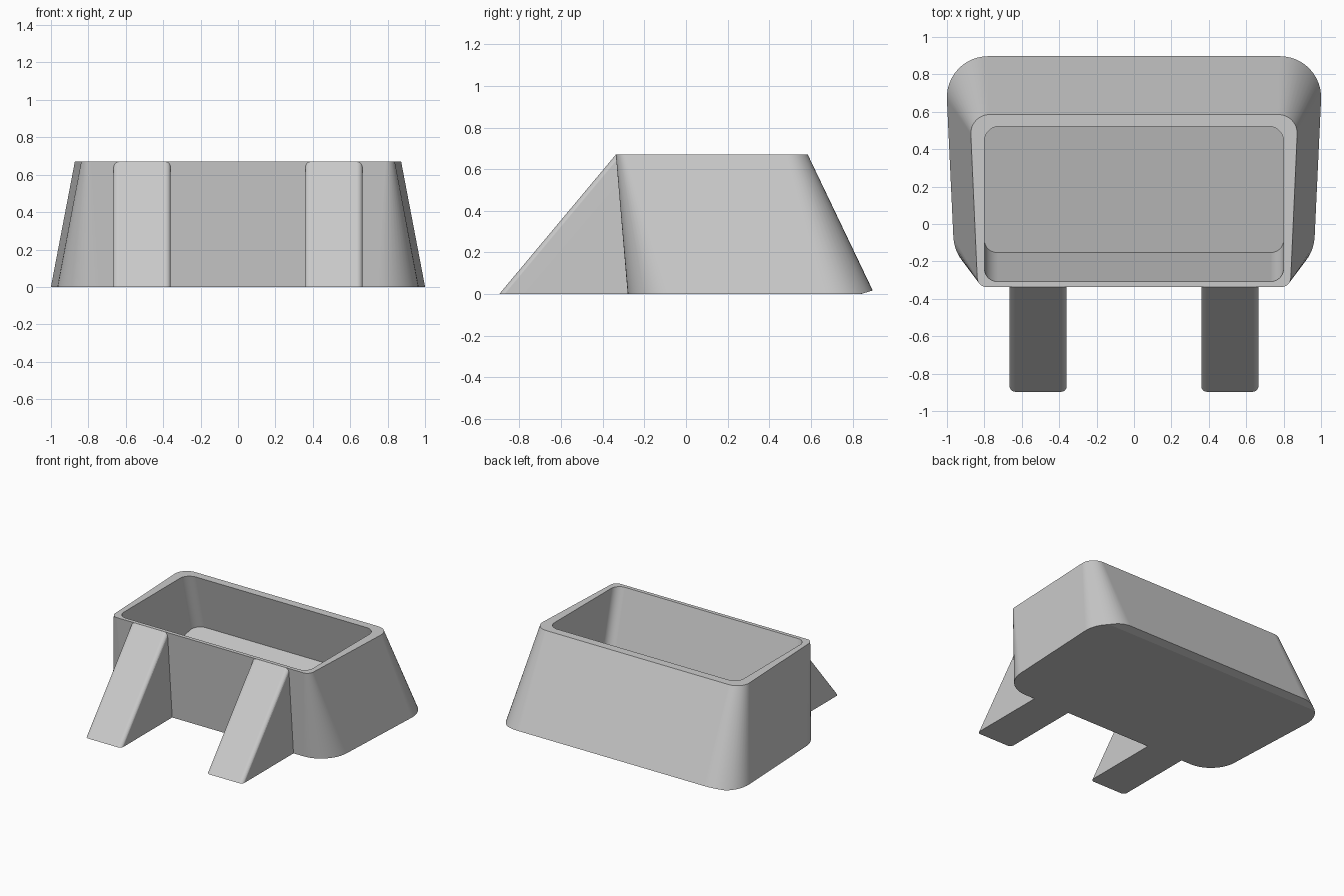
import bpy, bmesh, math
from mathutils import Vector

cube = bpy.data.objects.get("Cube")
if cube:
    bpy.data.objects.remove(cube, do_unlink=True)

grey = bpy.data.materials.new("plain grey")
grey.use_nodes = True
colour = (0.6, 0.6, 0.6, 1)
grey.diffuse_color = colour
grey.node_tree.nodes["Principled BSDF"].inputs["Base Color"].default_value = colour


def rounded_outline(corners, radii, steps=12):
    """Counter-clockwise polygon with each corner replaced by a tangent arc."""
    points = []
    for i, (corner, r) in enumerate(zip(corners, radii)):
        c = Vector(corner)
        a = (Vector(corners[i - 1]) - c).normalized()
        b = (Vector(corners[(i + 1) % len(corners)]) - c).normalized()
        half = a.angle(b) / 2
        centre = c + (a + b).normalized() * r / math.sin(half)
        start = c + a * r / math.tan(half) - centre
        sweep = math.pi - 2 * half
        for k in range(steps + 1):
            t = sweep * k / steps
            points.append(centre + Vector((start.x * math.cos(t) - start.y * math.sin(t),
                                           start.x * math.sin(t) + start.y * math.cos(t))))
    return points


def trapezoid(front_x, back_x, front_y, back_y, front_r, back_r):
    corners = [(-front_x, front_y), (front_x, front_y), (back_x, back_y), (-back_x, back_y)]
    return rounded_outline(corners, [front_r, front_r, back_r, back_r])


def loft(name, rings):
    """Skin a stack of equal rings and cap both ends."""
    bm = bmesh.new()
    loops = [[bm.verts.new(p) for p in ring] for ring in rings]
    n = len(loops[0])
    for low, high in zip(loops, loops[1:]):
        for i in range(n):
            j = (i + 1) % n
            bm.faces.new((low[i], low[j], high[j], high[i]))
    bm.faces.new(loops[0][::-1])
    bm.faces.new(loops[-1])
    bmesh.ops.remove_doubles(bm, verts=bm.verts, dist=0.0001)
    bmesh.ops.recalc_face_normals(bm, faces=bm.faces)
    mesh = bpy.data.meshes.new(name)
    bm.to_mesh(mesh)
    bm.free()
    mesh.materials.append(grey)
    obj = bpy.data.objects.new(name, mesh)
    bpy.context.collection.objects.link(obj)
    bpy.ops.object.select_all(action='DESELECT')
    obj.select_set(True)
    bpy.context.view_layer.objects.active = obj
    bpy.ops.object.shade_smooth_by_angle(angle=math.radians(12))
    # Keep the large panels evenly shaded beside the rounded corners
    weighted = obj.modifiers.new("even panels", 'WEIGHTED_NORMAL')
    weighted.keep_sharp = True
    return obj


# Tub: tapered shell with a chamfered back foot
TOP, CHAMFER_Y = 0.67, 0.84
base = trapezoid(0.956, 1.011, -0.28, 0.897, 0.22, 0.22)
rim = trapezoid(0.836, 0.877, -0.337, 0.585, 0.05, 0.1)

# Pocket: a box leaning backwards, its floor square to its walls and rising to the back
LEAN, FLOOR_FRONT, FLOOR_RISE = 0.25, 0.05, 0.25
pocket = trapezoid(0.8, 0.8, -0.308, 0.522, 0.07, 0.08)
pocket_floor = []
for p in pocket:
    # Follow the leaning wall down until it meets the sloping floor
    height_here = FLOOR_FRONT + FLOOR_RISE * (p.y + 0.15)
    depth = (TOP - height_here) / (1 + FLOOR_RISE * LEAN)
    pocket_floor.append((p.x, p.y + LEAN * depth, TOP - depth))

loft("tub", [
    [(p.x, min(p.y, CHAMFER_Y), 0) for p in base],
    [(p.x, p.y, max(0, p.y - CHAMFER_Y) * 0.3) for p in base],
    [(p.x, p.y, TOP) for p in rim],
    [(p.x, p.y, TOP) for p in pocket],
    pocket_floor,
])

# Ribs: rounded wedges whose edges slide up a slope until they meet the front wall
WALL_Y, WALL_LEAN, SLOPE = -0.28, 0.085, 0.836
for side, sx in (("left", 1), ("right", -1)):
    x0, x1 = sorted((sx * 0.36, sx * 0.665))
    foot = rounded_outline([(x0, -0.897), (x1, -0.897), (x1, WALL_Y), (x0, WALL_Y)],
                           [0.03, 0.03, 0.001, 0.001], steps=8)
    top = []
    for p in foot:
        z = max(0, (WALL_Y - p.y) / (SLOPE + WALL_LEAN))
        top.append((p.x, p.y + SLOPE * z, z))
    loft(side + "_rib", [[(p.x, p.y, 0) for p in foot], top])
